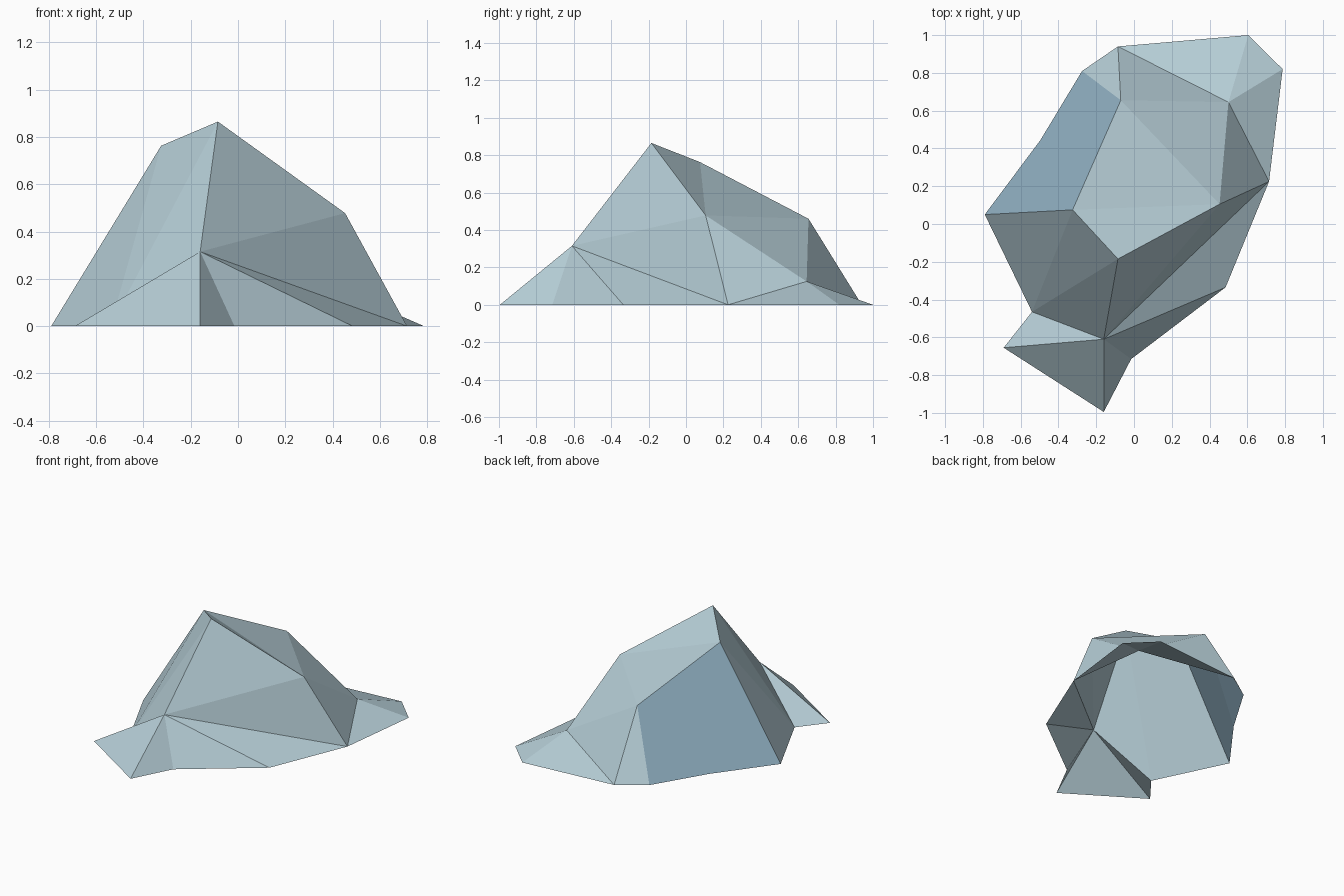
import bpy, bmesh

if "Cube" in bpy.data.objects:
    bpy.data.objects.remove(bpy.data.objects["Cube"])

# Corner points: ridge and shoulder points, then the ground outline (z = 0)
PEAKS = {
    'P': (-0.16, -0.61, 0.315), 'Q': (-0.085, -0.185, 0.865),
    'R': (-0.325, 0.075, 0.763), 'S': (-0.07, 0.655, 0.46),
    'T': (0.453, 0.105, 0.478), 'U': (0.50, 0.645, 0.125),
}
GROUND = {
    'A': (-0.275, 0.81), 'B': (-0.085, 0.94), 'C': (0.605, 1.0),
    'D': (0.787, 0.82), 'E': (0.715, 0.225), 'F': (0.485, -0.335),
    'G': (-0.015, -0.715), 'H': (-0.16, -0.995), 'I': (-0.69, -0.655),
    'J': (-0.54, -0.465), 'K': (-0.79, 0.05), 'L': (-0.495, 0.445),
}
POINTS = {**PEAKS, **{k: (x, y, 0.0) for k, (x, y) in GROUND.items()}}


def material(name, rgb):
    m = bpy.data.materials.new(name)
    m.diffuse_color = (*rgb, 1.0)
    m.use_nodes = True
    m.node_tree.nodes["Principled BSDF"].inputs["Base Color"].default_value = m.diffuse_color
    return m


def facets(name, fans, mat):
    """Each fan is a hub point followed by the ring of points around it."""
    bm = bmesh.new()
    verts = {k: bm.verts.new(POINTS[k]) for k in sorted(set(''.join(fans)))}
    for fan in fans:
        hub, ring = fan[0], fan[1:]
        for a, b in zip(ring, ring[1:]):
            face = bm.faces.new((verts[hub], verts[a], verts[b]))
            face.normal_update()
            if face.normal.z < 0:
                face.normal_flip()
    mesh = bpy.data.meshes.new(name)
    bm.to_mesh(mesh)
    bm.free()
    mesh.materials.append(mat)
    obj = bpy.data.objects.new(name, mesh)
    bpy.context.collection.objects.link(obj)
    return obj


pale = material('pale_grey_blue', (0.47, 0.62, 0.68))
blue = material('soft_blue', (0.29, 0.45, 0.56))

# Open-bottomed faceted shell: front, left front, roof, back apron, back corner
facets('shell', ['PJIHGFETQ', 'JPQRK', 'TQRSUE', 'USBCDE', 'SAB'], pale)

# Blue panel on the back left side
facets('side_panel', ['LKRSA'], blue)
